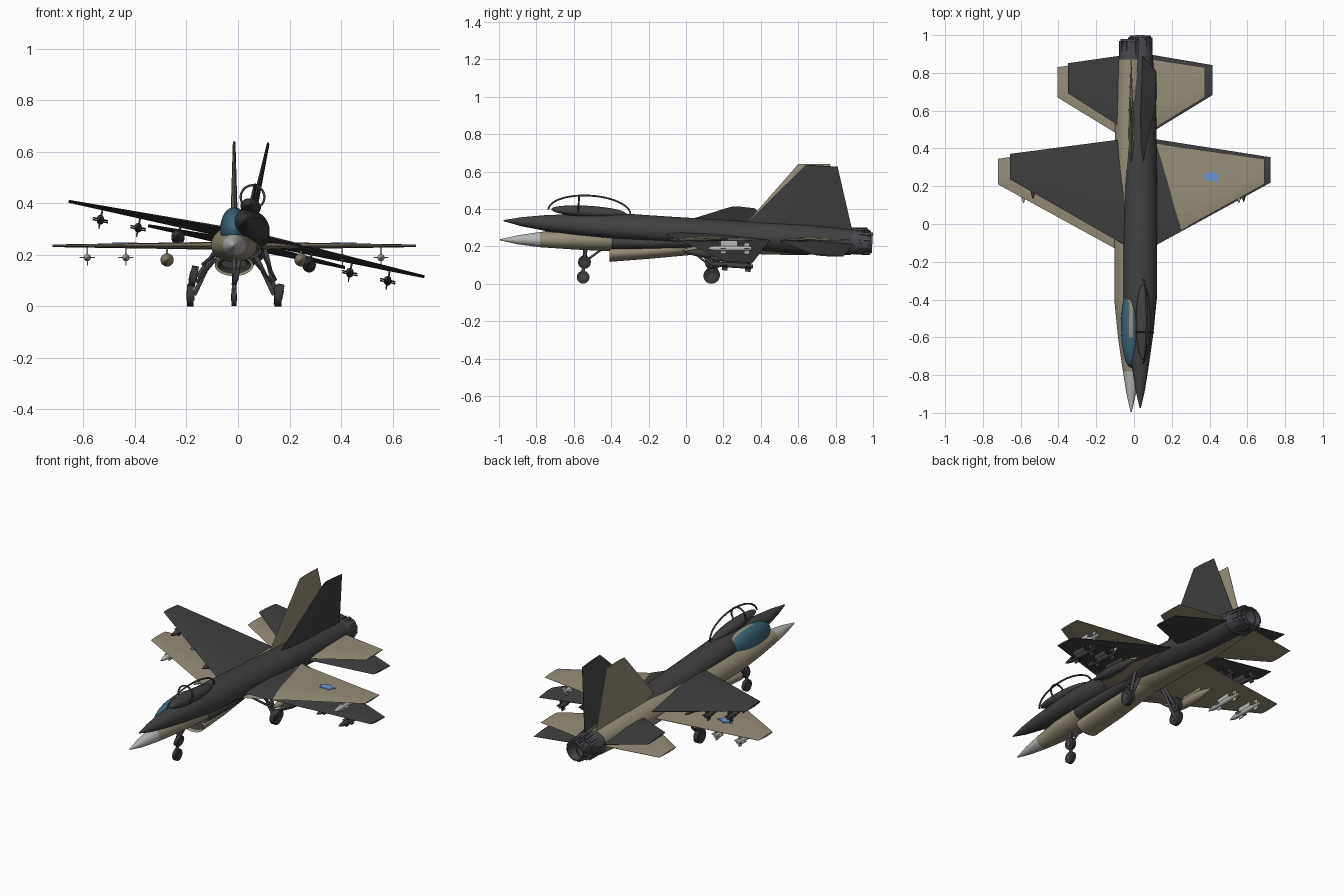
import bpy, bmesh
from math import sin, cos, pi, radians
from mathutils import Matrix, Vector

if "Cube" in bpy.data.objects:
    bpy.data.objects.remove(bpy.data.objects["Cube"])


def material(name, r, g, b):
    m = bpy.data.materials.new(name)
    m.use_nodes = True
    m.diffuse_color = (r, g, b, 1)
    m.node_tree.nodes["Principled BSDF"].inputs["Base Color"].default_value = (r, g, b, 1)
    return m


TAN = material("tan", .31, .27, .19)
DARK = material("charcoal", .052, .052, .052)
LIGHT = material("light_grey", .48, .48, .47)
GLASS = material("teal_glass", .045, .14, .2)
BLUE = material("blue", .15, .31, .68)
METAL = material("nozzle_grey", .068, .068, .078)
RUBBER = material("tyre_black", .04, .04, .04)


class Jet:
    """Builds one aircraft in local space, nose to -y, axis on z = 0."""

    def __init__(self, prefix, matrix, body, nose, store, glass):
        self.prefix, self.matrix = prefix, matrix
        self.body, self.nose, self.store, self.glass = body, nose, store, glass

    def add(self, name, bm, mats, rule=None):
        bmesh.ops.recalc_face_normals(bm, faces=bm.faces)
        if rule:
            for f in bm.faces:
                f.material_index = rule(f.calc_center_median())
        me = bpy.data.meshes.new(name)
        bm.to_mesh(me)
        bm.free()
        for m in mats:
            me.materials.append(m)
        ob = bpy.data.objects.new(self.prefix + name, me)
        bpy.context.collection.objects.link(ob)
        ob.matrix_world = self.matrix
        bpy.ops.object.select_all(action='DESELECT')
        ob.select_set(True)
        bpy.context.view_layer.objects.active = ob
        bpy.ops.object.shade_smooth_by_angle(angle=radians(35))
        return ob

    def loft(self, name, sections, mats, at=(0, 0, 0), n=28, rule=None, caps=True):
        # sections: (y, centre z, half width, height above, depth below)
        bm = bmesh.new()
        rings = []
        for y, cz, w, up, down in sections:
            ring = []
            for i in range(n):
                a = 2 * pi * (i + .5) / n
                h = up if sin(a) > 0 else down
                ring.append(bm.verts.new((at[0] + w * cos(a), at[1] + y, at[2] + cz + h * sin(a))))
            rings.append(ring)
        for a, b in zip(rings, rings[1:]):
            for i in range(n):
                j = (i + 1) % n
                bm.faces.new((a[i], a[j], b[j], b[i]))
        if caps:
            bm.faces.new(rings[0])
            bm.faces.new(rings[-1])
        return self.add(name, bm, mats, rule)

    def lathe(self, name, profile, mats, at, n=14, **kw):
        return self.loft(name, [(y, 0, r, r, r) for y, r in profile], mats, at, n, **kw)

    def panel(self, name, root, tip, thick, side=None):
        # root and tip: (span, leading y, trailing y); side None means a fin
        bm = bmesh.new()
        foil = ((0, 0), (.15, .8), (.45, 1), (1, .1), (1, -.1), (.45, -1), (.15, -.8))
        rings = []
        for (s, le, te), t in zip((root, tip), thick):
            ring = []
            for f, h in foil:
                y = le + (te - le) * f
                ring.append(bm.verts.new((t * h, y, s) if side is None else (side * s, y, t * h)))
            rings.append(ring)
        for i in range(len(foil)):
            j = (i + 1) % len(foil)
            bm.faces.new((rings[0][i], rings[0][j], rings[1][j], rings[1][i]))
        for r in rings:
            bm.faces.new(r)
        return self.add(name, bm, [self.body])

    def rod(self, name, a, b, r, mat, n=12):
        a, b = Vector(a), Vector(b)
        bm = bmesh.new()
        m = Matrix.Translation((a + b) / 2) @ (b - a).to_track_quat('Z', 'Y').to_matrix().to_4x4()
        bmesh.ops.create_cone(bm, cap_ends=True, segments=n, radius1=r, radius2=r,
                              depth=(b - a).length, matrix=m)
        return self.add(name, bm, [mat])

    def box(self, name, at, size, mat, turn=0):
        bm = bmesh.new()
        m = Matrix.Translation(at) @ Matrix.Rotation(turn, 4, 'Y') @ Matrix.Diagonal((*size, 1))
        bmesh.ops.create_cube(bm, size=1, matrix=m)
        return self.add(name, bm, [mat])

    def wheel(self, name, at, r, w):
        x, y, z = at
        self.rod(name, (x - w / 2, y, z), (x + w / 2, y, z), r, RUBBER, 24)
        self.rod(name + "_hub", (x - w * .6, y, z), (x + w * .6, y, z), r * .45, METAL)

    def tube(self, name, points, closed=False):
        cu = bpy.data.curves.new(name, 'CURVE')
        cu.dimensions = '3D'
        cu.bevel_depth = .005
        cu.bevel_resolution = 1
        sp = cu.splines.new('POLY')
        sp.points.add(len(points) - 1)
        for p, co in zip(sp.points, points):
            p.co = (*co, 1)
        sp.use_cyclic_u = closed
        cu.materials.append(self.body)
        ob = bpy.data.objects.new(self.prefix + name, cu)
        bpy.context.collection.objects.link(ob)
        ob.matrix_world = self.matrix

    def build(self):
        B = self.body
        # Fuselage with coloured nose cone
        self.loft("fuselage", [(-.995, 0, .003, .003, .003), (-.9, 0, .025, .024, .024),
                               (-.78, 0, .044, .042, .04), (-.6, 0, .07, .06, .052),
                               (-.4, 0, .09, .077, .062), (-.1, 0, .09, .075, .065),
                               (.3, 0, .088, .076, .075), (.6, 0, .085, .08, .083),
                               (.87, 0, .068, .068, .07)],
                  [B, self.nose], rule=lambda c: int(c.y < -.78))
        # Belly intake with a recessed dark mouth
        self.loft("intake", [(-.3, -.07, .05, .02, .02), (-.4, -.075, .064, .03, .033),
                             (-.41, -.075, .075, .04, .043), (-.2, -.062, .075, .04, .04),
                             (.15, -.03, .06, .04, .04)],
                  [B, RUBBER], rule=lambda c: int(c.y < -.29 and abs(c.x) < .066
                                                  and c.y > -.402 and abs(c.z + .075) < .031
                                                  and c.x ** 2 / .0042 + (c.z + .075) ** 2 / .00095 < 1))
        # Exhaust nozzle, hollow, with outer petals
        self.lathe("nozzle", [(.85, .066), (.89, .066), (.98, .056), (.98, .049), (.88, .042),
                              (.88, .002)], [METAL], (0, 0, 0), 24, caps=False)
        for i in range(12):
            a = 2 * pi * i / 12
            self.box(f"nozzle_petal_{i}", (.06 * sin(a), .92, .06 * cos(a)), (.018, .1, .01), METAL, a)
        # Fin, wings and tailplanes
        self.panel("fin", (.04, .28, .875), (.405, .6, .77), (.016, .005))
        for s, side in ((1, "left"), (-1, "right")):
            self.panel(side + "_wing", (.03, -.16, .44), (.705, .21, .345), (.016, .005), s)
            self.panel(side + "_tailplane", (.03, .45, .885), (.39, .67, .83), (.012, .004), s)
            # Main gear
            self.wheel(side + "_main_wheel", (s * .17, .135, -.193), .042, .026)
            self.rod(side + "_main_strut", (s * .08, .12, -.03), (s * .155, .135, -.19), .009, METAL)
            self.rod(side + "_main_brace", (s * .07, .02, -.05), (s * .145, .13, -.14), .006, METAL)
            # Drop tank and two finned missiles on pylons
            tank = [(-.02, .003), (.03, .017), (.09, .026), (.2, .026), (.27, .015), (.32, .003)]
            self.lathe(side + "_tank", tank, [B], (s * .26, 0, -.055))
            self.box(side + "_tank_pylon", (s * .26, .16, -.02), (.008, .14, .04), B)
            missile = [(0, .002), (.025, .01), (.05, .014), (.21, .014), (.24, .01)]
            for k, x in enumerate((.42, .57)):
                tag = f"{side}_missile_{k}"
                self.lathe(tag, missile, [self.store], (s * x, .11, -.046))
                self.box(tag + "_pylon", (s * x, .23, -.018), (.006, .09, .036), self.store)
                for y in (.2, .325):
                    for t in (0, pi / 2):
                        self.box(f"{tag}_fins", (s * x, y, -.046), (.06, .03, .004), self.store, t)
        # Nose gear
        self.wheel("nose_wheel", (0, -.55, -.2), .034, .02)
        self.rod("nose_strut", (0, -.54, -.04), (0, -.55, -.18), .009, METAL)
        self.rod("nose_brace", (0, -.45, -.05), (0, -.545, -.12), .006, METAL)
        # Canopy: glazed with a centre spine, or an open frame over a sill
        bm = bmesh.new()
        size = (.054, .215, .085) if self.glass else (.04, .2, .03)
        at = (0, -.545, .065 if self.glass else .078)
        m = Matrix.Translation(at) @ Matrix.Diagonal((*size, 1)) @ Matrix.Rotation(pi / 2, 4, 'X')
        bmesh.ops.create_uvsphere(bm, u_segments=32, v_segments=24, radius=1, matrix=m)
        self.add("canopy" if self.glass else "cockpit_sill", bm, [B, GLASS],
                 lambda c: int(self.glass and not (abs(c.x) < .012 and c.y > -.6)))
        if not self.glass:
            arc = [2 * pi * i / 48 for i in range(49)]
            self.tube("canopy_arch", [(0, -.54 - .22 * cos(a), .075 + .09 * sin(a)) for a in arc[:25]])
            self.tube("canopy_hoop", [(.046 * cos(a), -.6, .113 + .046 * sin(a)) for a in arc[:-1]], True)


roll, pitch = Matrix.Rotation(radians(12), 4, 'Y'), Matrix.Rotation(radians(-3.5), 4, 'X')
jet = Jet("tan_", Matrix.Translation((-.015, 0, .235)), TAN, LIGHT, LIGHT, True)
jet.build()
Jet("dark_", Matrix.Translation((.033, .018, .277)) @ pitch @ roll, DARK, DARK, DARK, False).build()

# Blue star plates on the tan wings
for s, side in ((1, "left"), (-1, "right")):
    bm = bmesh.new()
    ring = [bm.verts.new((s * .425 + .052 * k * cos(a), .25 + .032 * k * sin(a), .012))
            for a, k in ((pi / 2 + pi * i / 5, 1 - .35 * (i % 2)) for i in range(10))]
    face = bm.faces.new(ring)
    top = bmesh.ops.extrude_face_region(bm, geom=[face])["geom"]
    bmesh.ops.translate(bm, vec=(0, 0, -.006), verts=[v for v in top if isinstance(v, bmesh.types.BMVert)])
    jet.add(side + "_wing_star", bm, [BLUE])
